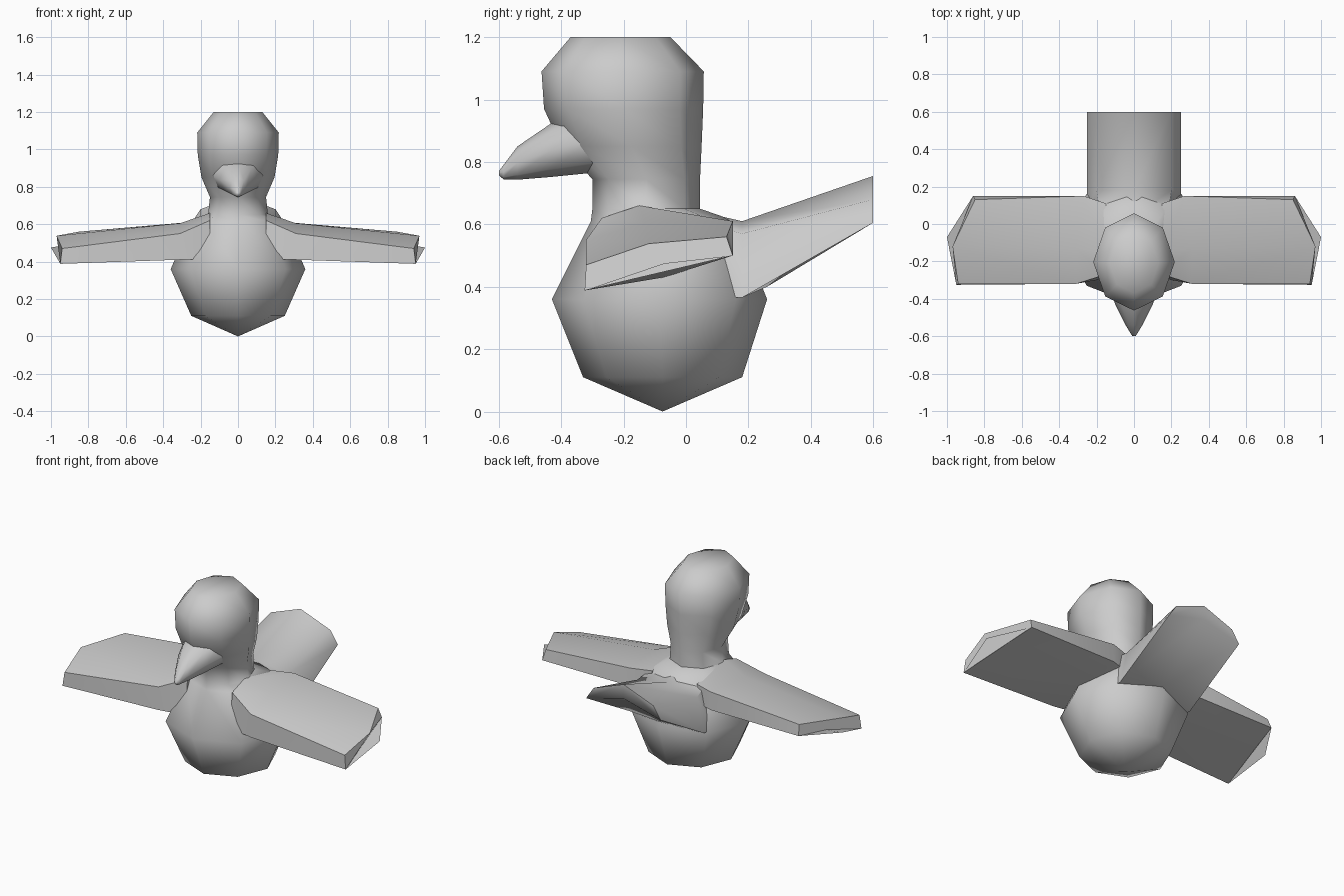
import bpy, bmesh, math


def oval(c, r, axis, n=8):
    """Ring of n points around c, lying across z or y."""
    pts = []
    for i in range(n):
        a = math.tau * i / n
        u, v = r[0] * math.sin(a), r[1] * math.cos(a)
        pts.append((u, c[0] + v, c[1]) if axis == 'Z' else (u, c[0], c[1] + v))
    return pts


def loft(name, rings, mirror=False, angle=60):
    """Skin a list of equal rings, closing both ends."""
    bm = bmesh.new()
    loops = [[bm.verts.new(p) for p in ring] for ring in rings]
    n = len(loops[0])
    for a, b in zip(loops, loops[1:]):
        for i in range(n):
            j = (i + 1) % n
            bm.faces.new((a[i], a[j], b[j], b[i]))
    bm.faces.new(loops[0])
    bm.faces.new(loops[-1])
    bmesh.ops.remove_doubles(bm, verts=bm.verts[:], dist=0.0005)
    bmesh.ops.recalc_face_normals(bm, faces=bm.faces[:])
    mesh = bpy.data.meshes.new(name)
    bm.to_mesh(mesh)
    bm.free()
    ob = bpy.data.objects.new(name, mesh)
    bpy.context.collection.objects.link(ob)
    bpy.ops.object.select_all(action='DESELECT')
    ob.select_set(True)
    bpy.context.view_layer.objects.active = ob
    bpy.ops.object.shade_smooth_by_angle(angle=math.radians(angle))
    if mirror:
        ob.modifiers.new("mirror", 'MIRROR').use_clip = True
    return ob


# Body, neck and head: z, half width, front y, back y
profile = [
    (0.0, 0.0001, -0.075, -0.075), (0.11, 0.25, -0.33, 0.18),
    (0.36, 0.36, -0.43, 0.26), (0.61, 0.25, -0.305, 0.16),
    (0.65, 0.16, -0.30, 0.045), (0.745, 0.15, -0.30, 0.045),
    (0.85, 0.195, -0.40, 0.05), (0.97, 0.215, -0.455, 0.055),
    (1.09, 0.218, -0.463, 0.057), (1.2, 0.13, -0.37, -0.05),
]
loft("body_and_head", [oval(((f + b) / 2, z), (w, (b - f) / 2), 'Z')
                       for z, w, f, b in profile])

# Beak: y, half width, bottom z, top z
beak = [(-0.30, 0.15, 0.765, 0.98), (-0.43, 0.10, 0.752, 0.925),
        (-0.54, 0.045, 0.743, 0.85), (-0.585, 0.018, 0.744, 0.79),
        (-0.60, 0.008, 0.758, 0.77)]
loft("beak", [oval((y, (lo + hi) / 2), (w, (hi - lo) / 2), 'Y')
              for y, w, lo, hi in beak])

# Wings: front, middle and back points on top, then back to front below
wing = [
    [(0.15, -0.27, 0.62), (0.15, -0.15, 0.66), (0.15, 0.11, 0.61),
     (0.15, 0.11, 0.5), (0.15, -0.07, 0.42), (0.15, -0.29, 0.41)],
    [(0.31, -0.32, 0.55), (0.31, -0.13, 0.605), (0.27, 0.15, 0.61),
     (0.27, 0.15, 0.5), (0.31, -0.07, 0.43), (0.31, -0.32, 0.41)],
    [(0.94, -0.32, 0.47), (0.97, -0.12, 0.538), (0.85, 0.13, 0.56),
     (0.86, 0.15, 0.5), (1.0, -0.07, 0.475), (0.95, -0.325, 0.388)],
]
loft("wings", wing, mirror=True)

# Tail: a fan folded along its centre, rising to the back
tail = [
    [(-0.18, 0.06, 0.60), (0, 0.05, 0.64), (0.18, 0.06, 0.60),
     (0.25, 0.10, 0.37), (0, 0.10, 0.37), (-0.25, 0.10, 0.37)],
    [(-0.20, 0.18, 0.57), (0, 0.18, 0.61), (0.20, 0.18, 0.57),
     (0.25, 0.18, 0.365), (0, 0.26, 0.40), (-0.25, 0.18, 0.365)],
    [(-0.20, 0.6, 0.68), (0, 0.6, 0.755), (0.20, 0.6, 0.68),
     (0.25, 0.6, 0.605), (0, 0.6, 0.67), (-0.25, 0.6, 0.605)],
]
loft("tail", tail)
